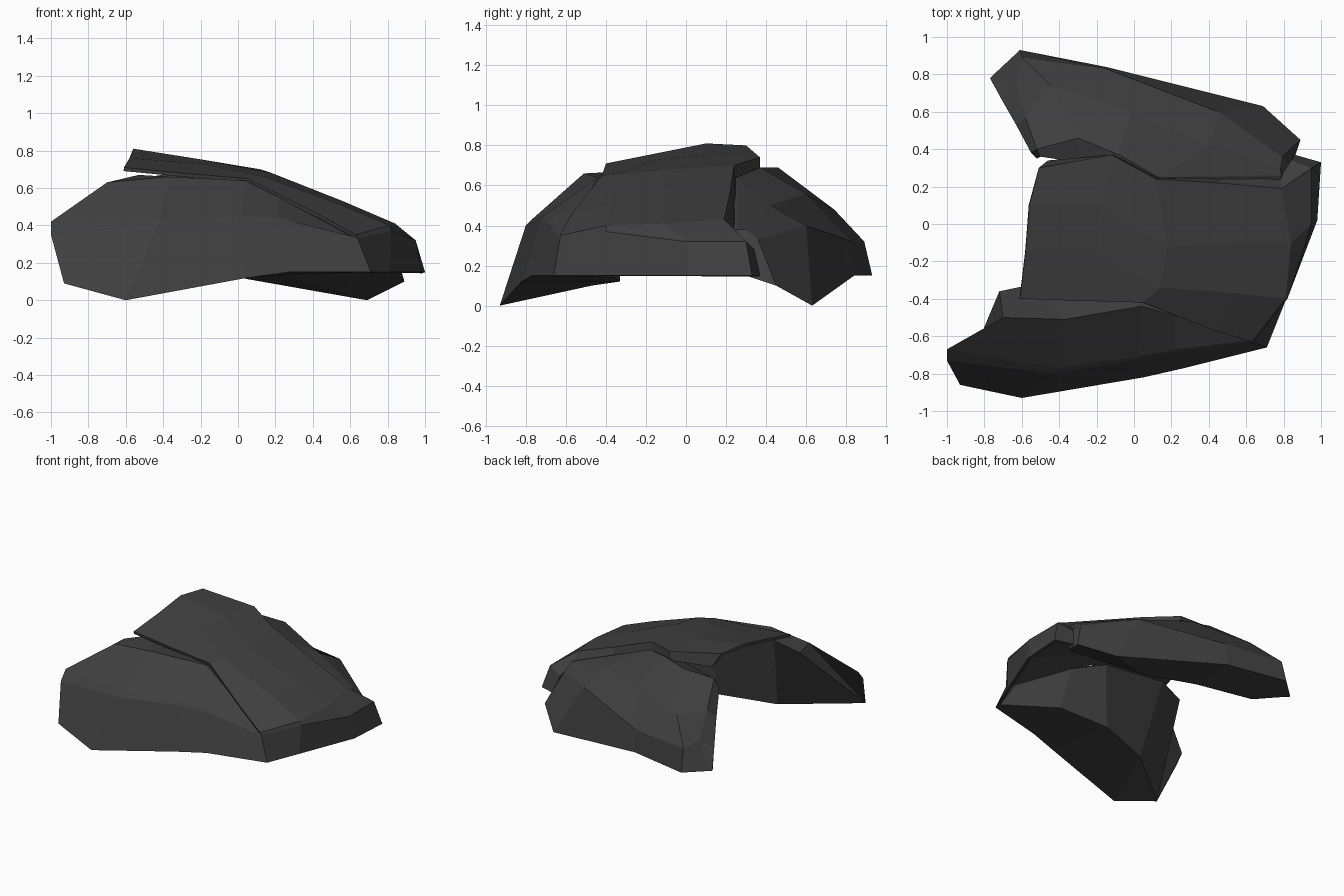
import bpy, bmesh

mat = bpy.data.materials.new("charcoal_grey")
mat.diffuse_color = (0.05, 0.05, 0.05, 1)


def plate(name, rows, thickness=0.0, closed=False):
    """Faceted plate lofted through rows of points: a thin bent sheet,
    or (closed) a solid whose last row joins the first, with end caps."""
    bm = bmesh.new()
    grid = [[bm.verts.new(p) for p in r] for r in rows]
    pairs = list(zip(grid, grid[1:]))
    if closed:
        pairs.append((grid[-1], grid[0]))
    for a, b in pairs:
        for j in range(len(a) - 1):
            bm.faces.new((a[j], b[j], b[j + 1], a[j + 1]))
    if closed:
        for j in (0, -1):
            bm.faces.new([r[j] for r in grid])
        bmesh.ops.triangulate(bm, faces=[f for f in bm.faces if len(f.verts) > 4])
        bmesh.ops.recalc_face_normals(bm, faces=bm.faces[:])
    mesh = bpy.data.meshes.new(name)
    bm.to_mesh(mesh)
    bm.free()
    mesh.materials.append(mat)
    obj = bpy.data.objects.new(name, mesh)
    bpy.context.collection.objects.link(obj)
    if thickness:
        mod = obj.modifiers.new("thickness", 'SOLIDIFY')
        mod.thickness = thickness
        mod.offset = -1


# central plate: high rear edge to low front lip, last column is a tucked skirt
plate("centre_plate", [
    [(-.61, -.40, .71), (-.58, -.15, .76), (-.56, .10, .81), (-.51, .30, .80), (-.46, .34, .70)],
    [(-.30, -.41, .68), (-.20, -.15, .73), (-.18, .10, .75), (-.12, .37, .74), (-.11, .37, .67)],
    [(.05, -.42, .65), (.14, -.34, .66), (.18, -.12, .68), (.12, .24, .70), (.12, .25, .62)],
    [(.43, -.57, .46), (.55, -.37, .51), (.56, -.10, .53), (.45, .22, .565), (.46, .25, .48)],
    [(.63, -.63, .35), (.81, -.40, .40), (.84, -.10, .41), (.79, .19, .43), (.78, .25, .36)],
    [(.64, -.63, .33), (.82, -.40, .37), (.95, .00, .32), (.95, .30, .32), (.84, .34, .28)],
    [(.71, -.66, .15), (.81, -.41, .15), (.98, .02, .15), (1.0, .33, .15), (.86, .37, .15)],
], 0.02)

# front side plate: inner rim, lower rim, fold, shoulder, tucked upper edge
plate("front_side_plate", [
    [(-.91, -.84, .09), (-.45, -.47, .10), (-.03, -.33, .12), (.37, -.36, .14), (.71, -.61, .15)],
    [(-.93, -.86, .09), (-.60, -.93, 0), (.05, -.82, .12), (.27, -.77, .15), (.71, -.66, .15)],
    [(-1, -.73, .35), (-.43, -.80, .40), (0, -.73, .43), (.20, -.69, .42), (.64, -.63, .33)],
    [(-1, -.67, .42), (-.42, -.77, .43), (.02, -.71, .45), (.22, -.67, .44), (.64, -.62, .335)],
    [(-.70, -.50, .63), (-.37, -.51, .66), (.04, -.44, .64), (.22, -.49, .55), (.63, -.60, .33)],
    [(-.72, -.36, .61), (-.53, -.32, .67), (0, -.30, .60), (.25, -.38, .51), (.66, -.50, .28)],
], closed=True)

# rear side plate: inner rim, lower rim, fold, shoulder, tucked upper edge
plate("rear_side_plate", [
    [(-.76, .76, .15), (-.75, .76, .15), (-.59, .58, .15), (-.16, .49, .15),
     (.20, .36, .15), (.60, .31, .15), (.80, .28, .15)],
    [(-.77, .78, .15), (-.76, .79, .15), (-.61, .93, .15), (-.15, .84, .15),
     (.69, .63, 0), (.89, .45, .10), (.84, .30, .15)],
    [(-.71, .67, .27), (-.63, .74, .33), (-.60, .89, .32), (-.15, .83, .32),
     (.45, .60, .40), (.79, .36, .33), (.83, .31, .30)],
    [(-.63, .53, .42), (-.58, .57, .49), (-.44, .74, .48), (-.02, .60, .56),
     (.40, .42, .50), (.78, .30, .38), (.82, .29, .30)],
    [(-.55, .38, .57), (-.52, .40, .65), (-.30, .46, .69), (-.08, .37, .69),
     (.13, .25, .64), (.79, .26, .38), (.80, .27, .30)],
    [(-.52, .35, .55), (-.50, .36, .62), (-.30, .33, .65), (-.10, .26, .64),
     (.12, .15, .60), (.75, .15, .36), (.78, .20, .28)],
], closed=True)
